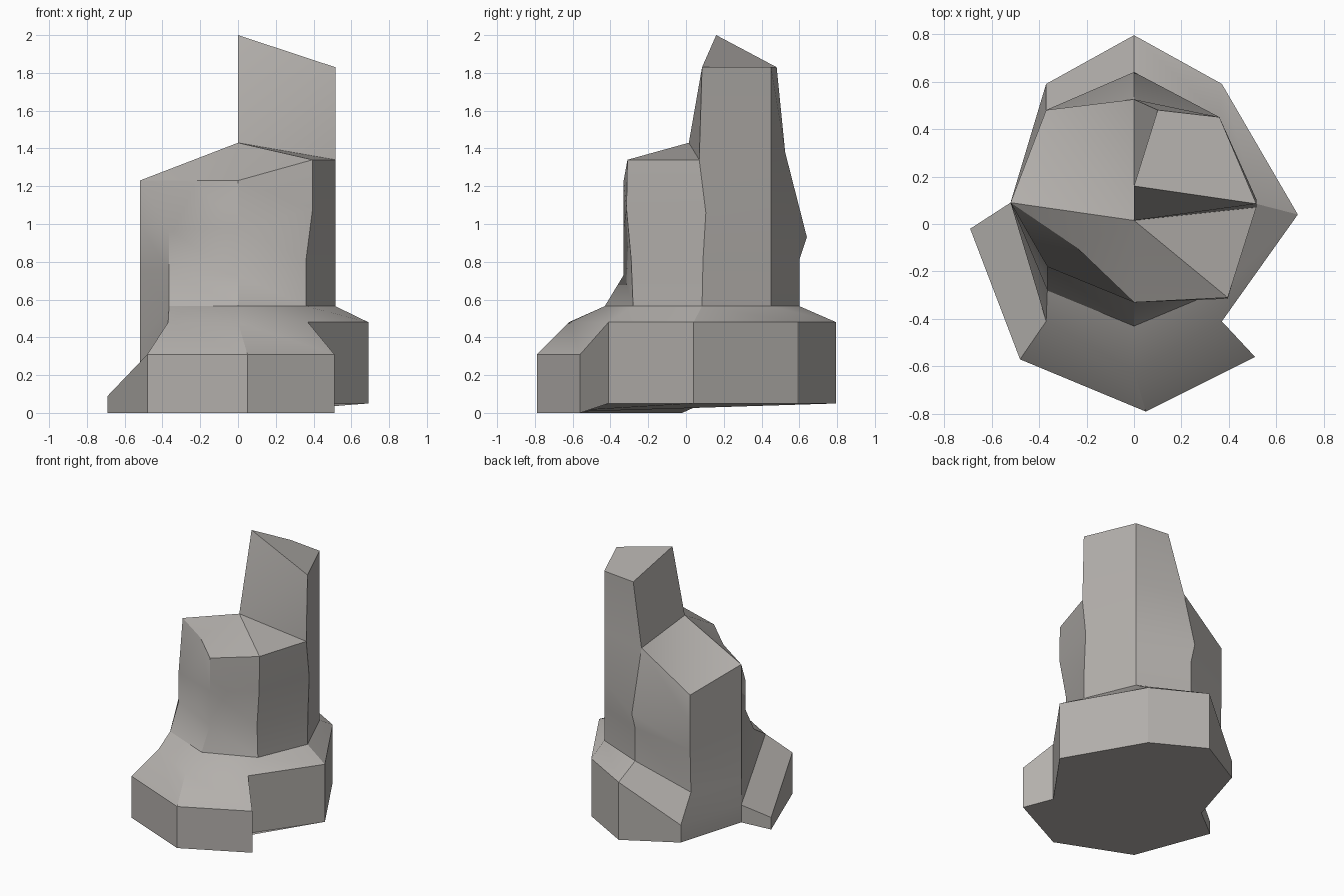
import bpy, bmesh, math

if "Cube" in bpy.data.objects:
    bpy.data.objects.remove(bpy.data.objects["Cube"])

bm = bmesh.new()
cache = {}


def vert(p):
    """Shared vertex at a point, so that neighbouring parts weld."""
    key = tuple(round(c, 4) for c in p)
    if key not in cache:
        cache[key] = bm.verts.new(key)
    return cache[key]


def face(*points):
    """Add a face; where two parts touch, the doubled inner face is removed."""
    vs = [vert(p) for p in points]
    old = bm.faces.get(vs)
    if old:
        bm.faces.remove(old)
    else:
        bm.faces.new(vs)


def ring(plan, heights):
    """Lift a plan outline to one height, or to one height per corner."""
    if not isinstance(heights, (list, tuple)):
        heights = [heights] * len(plan)
    return [(x, y, z) for (x, y), z in zip(plan, heights)]


def loft(rings):
    for a, b in zip(rings, rings[1:]):
        for i in range(len(a)):
            j = (i + 1) % len(a)
            face(a[i], a[j], b[j], b[i])


# Outlines run: back, back right, right, front right, front, front left, left, back left
plinth_plan = [(0, .795), (.37, .59), (.69, .04), (.37, -.41),
               (0, -.62), (-.37, -.41), (-.52, .09), (-.37, .59)]
foot_plan = [(0, .60), (.36, .45), (.515, .085), (.36, -.28),
             (0, -.43), (-.365, -.28), (-.52, .09), (-.37, .47)]
waist_plan = [(0, .60), (.36, .45), (.515, .09), (.36, -.29),
              (0, -.33), (-.365, -.18), (-.52, .09), (-.37, .48)]
chest_plan = [(0, .64), (.36, .45), (.515, .105), (.395, -.315),
              (0, -.33), (-.365, -.18), (-.52, .09), (-.37, .48)]
crown_plan = [(0, .525), (.36, .45), (.515, .07), (.395, -.31),
              (0, -.33), (-.24, -.10), (-.52, .09), (-.37, .48)]

base = ring(plinth_plan, .05)
crown = ring(crown_plan, [1.38, 1.38, 1.34, 1.34, 1.23, 1.23, 1.23, 1.11])
summit = (0, .015, 1.43)

# Broad plinth with a shoulder, then the column with a chipped front left corner
loft([base,
      ring(plinth_plan, [.48] * 6 + [.18, .18]),
      ring(foot_plan, [.565] * 6 + [.37, .38]),
      ring(waist_plan, [.81, .81, .81, .81, .73, .75, .75, .70]),
      ring(chest_plan, [.93, 1.0, 1.06, 1.08, .98, .97, 1.0, .90]),
      crown])
face(*base[::-1])

# Broken column top, left open under the spire
for i in range(2, 8):
    face(crown[i], crown[(i + 1) % 8], summit)

# Tall spire on the back right quarter
back, corner, right = crown[:3]
top = [(.10, .48, 1.83), (.36, .45, 1.83), (.515, .085, 1.83), (0, .16, 2.0)]
face(back, corner, top[1], top[0])
face(corner, right, top[2], top[1])
face(right, summit, top[2])
face(summit, top[3], top[2])
face(summit, back, top[0], top[3])
face(*top)

# Low apron wrapping the front and left: one cross-section per corner
apron = []
for (ox, oy, oz), (ix, iy, iz) in [((.51, -.56, .31), (.37, -.41, .48)),
                                   ((.05, -.79, .31), (0, -.62, .48)),
                                   ((-.48, -.57, .31), (-.37, -.41, .48)),
                                   ((-.69, -.02, .09), (-.52, .09, .18))]:
    apron.append([(ox, oy, 0), (ox, oy, oz), (ix, iy, iz), (ix, iy, .05)])
loft(apron)
face(*apron[0])
face(*apron[-1])

# Merge the underside into one face
bmesh.ops.recalc_face_normals(bm, faces=bm.faces)
under = [f for f in bm.faces if f.normal.z < -.9]
bmesh.ops.dissolve_faces(bm, faces=under, use_verts=True)

mesh = bpy.data.meshes.new("rock_pillar")
bm.to_mesh(mesh)
bm.free()
rock = bpy.data.objects.new("rock_pillar", mesh)
bpy.context.collection.objects.link(rock)

# Dark warm grey stone, soft across shallow edges
stone = bpy.data.materials.new("stone")
stone.diffuse_color = (.45, .43, .41, 1)
stone.use_nodes = True
stone.node_tree.nodes["Principled BSDF"].inputs["Base Color"].default_value = stone.diffuse_color
mesh.materials.append(stone)
bpy.context.view_layer.objects.active = rock
rock.select_set(True)
bpy.ops.object.shade_smooth_by_angle(angle=math.radians(30))
